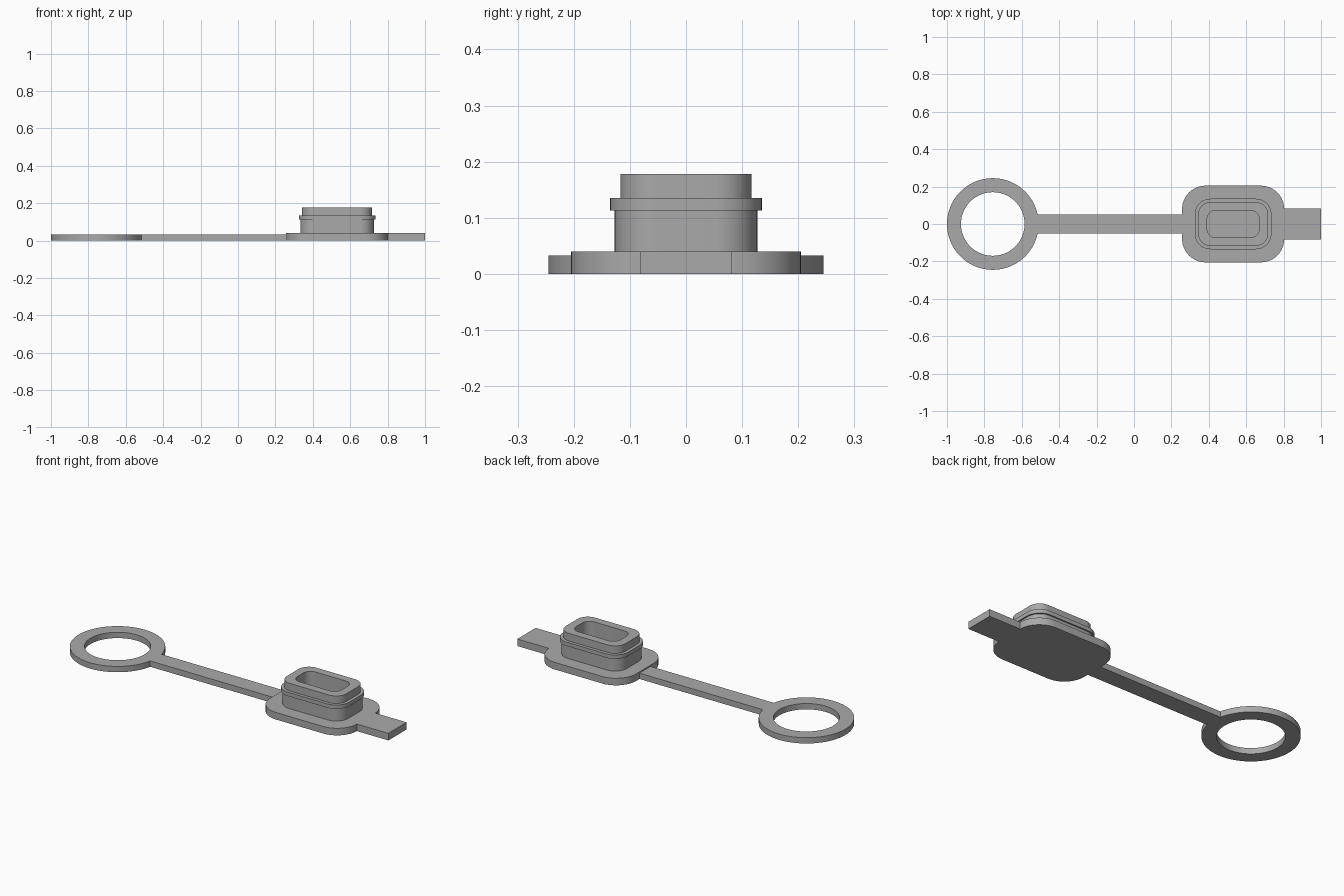
import bpy, bmesh, math

old = bpy.data.objects.get("Cube")
if old:
    bpy.data.objects.remove(old, do_unlink=True)

# Single grey rubber
grey = bpy.data.materials.new("grey_rubber")
grey.use_nodes = True
colour = (0.4, 0.4, 0.4, 1)
grey.diffuse_color = colour
bsdf = next(n for n in grey.node_tree.nodes if n.type == 'BSDF_PRINCIPLED')
bsdf.inputs["Base Color"].default_value = colour
bsdf.inputs["Roughness"].default_value = 0.7

CAP_X = 0.53       # centre of the cap
RING_X = -0.755    # centre of the ring
PLATE_HX = 0.273   # half length of the cap plate


def finish(name, bm):
    bmesh.ops.recalc_face_normals(bm, faces=bm.faces)
    mesh = bpy.data.meshes.new(name)
    bm.to_mesh(mesh)
    bm.free()
    mesh.materials.append(grey)
    mesh.shade_smooth()
    mesh.set_sharp_from_angle(angle=math.radians(30))
    obj = bpy.data.objects.new(name, mesh)
    bpy.context.collection.objects.link(obj)
    return obj


def arc(cx, cy, r, start, end, steps):
    return [(cx + r * math.cos(start + (end - start) * i / steps),
             cy + r * math.sin(start + (end - start) * i / steps))
            for i in range(steps + 1)]


def rounded_rect(hx, hy, r):
    points = []
    for k, (sx, sy) in enumerate([(1, 1), (-1, 1), (-1, -1), (1, -1)]):
        a = k * math.pi / 2
        points += arc(CAP_X + sx * (hx - r), sy * (hy - r), r, a, a + math.pi / 2, 12)
    return points


def slab(name, outlines, height):
    """Extrude a flat outline, with any further outlines as holes."""
    bm = bmesh.new()
    for outline in outlines:
        verts = [bm.verts.new((x, y, 0)) for x, y in outline]
        for a, b in zip(verts, verts[1:] + verts[:1]):
            bm.edges.new((a, b))
    bmesh.ops.triangle_fill(bm, use_beauty=True, edges=bm.edges[:], normal=(0, 0, 1))
    top = bmesh.ops.extrude_face_region(bm, geom=bm.faces[:])
    bmesh.ops.translate(bm, vec=(0, 0, height),
                        verts=[v for v in top["geom"] if isinstance(v, bmesh.types.BMVert)])
    return finish(name, bm)


def loft(name, sections):
    """Join rounded rectangles (half x, half y, radius, z) and close both ends."""
    bm = bmesh.new()
    rings = [[bm.verts.new((x, y, z)) for x, y in rounded_rect(hx, hy, r)]
             for hx, hy, r, z in sections]
    for low, high in zip(rings, rings[1:]):
        n = len(low)
        for i in range(n):
            j = (i + 1) % n
            bm.faces.new((low[i], low[j], high[j], high[i]))
    bm.faces.new(rings[0])
    bm.faces.new(rings[-1])
    return finish(name, bm)


# Retaining ring and strap, cut as one outline with a round hole
R, STRAP = 0.245, 0.05
gap = math.asin(STRAP / R)
outer = arc(RING_X, 0, R, gap, 2 * math.pi - gap, 72)
strap_end = CAP_X - PLATE_HX
outer += [(strap_end, -STRAP), (strap_end, STRAP)]
hole = arc(RING_X, 0, 0.17, 0, 2 * math.pi, 72)[:-1]
slab("ring_and_strap", [outer, hole], 0.033)

# Cap: plate, plug, sealing lip, neck and hollow
plate = (PLATE_HX, 0.205, 0.125)
plug = (0.197, 0.127, 0.075)
lip = (0.205, 0.135, 0.083)
neck = (0.187, 0.117, 0.065)
hollow = (0.139, 0.072, 0.045)
profile = [(plate, 0), (plate, 0.04), (plug, 0.04), (plug, 0.113), (lip, 0.113),
           (lip, 0.135), (neck, 0.135), (neck, 0.178), (hollow, 0.178), (hollow, 0.04)]
loft("cap", [(*shape, z) for shape, z in profile])

# Pull tab
tab_start = CAP_X + PLATE_HX
slab("pull_tab", [[(tab_start, -0.082), (1, -0.082), (1, 0.082), (tab_start, 0.082)]], 0.04)
